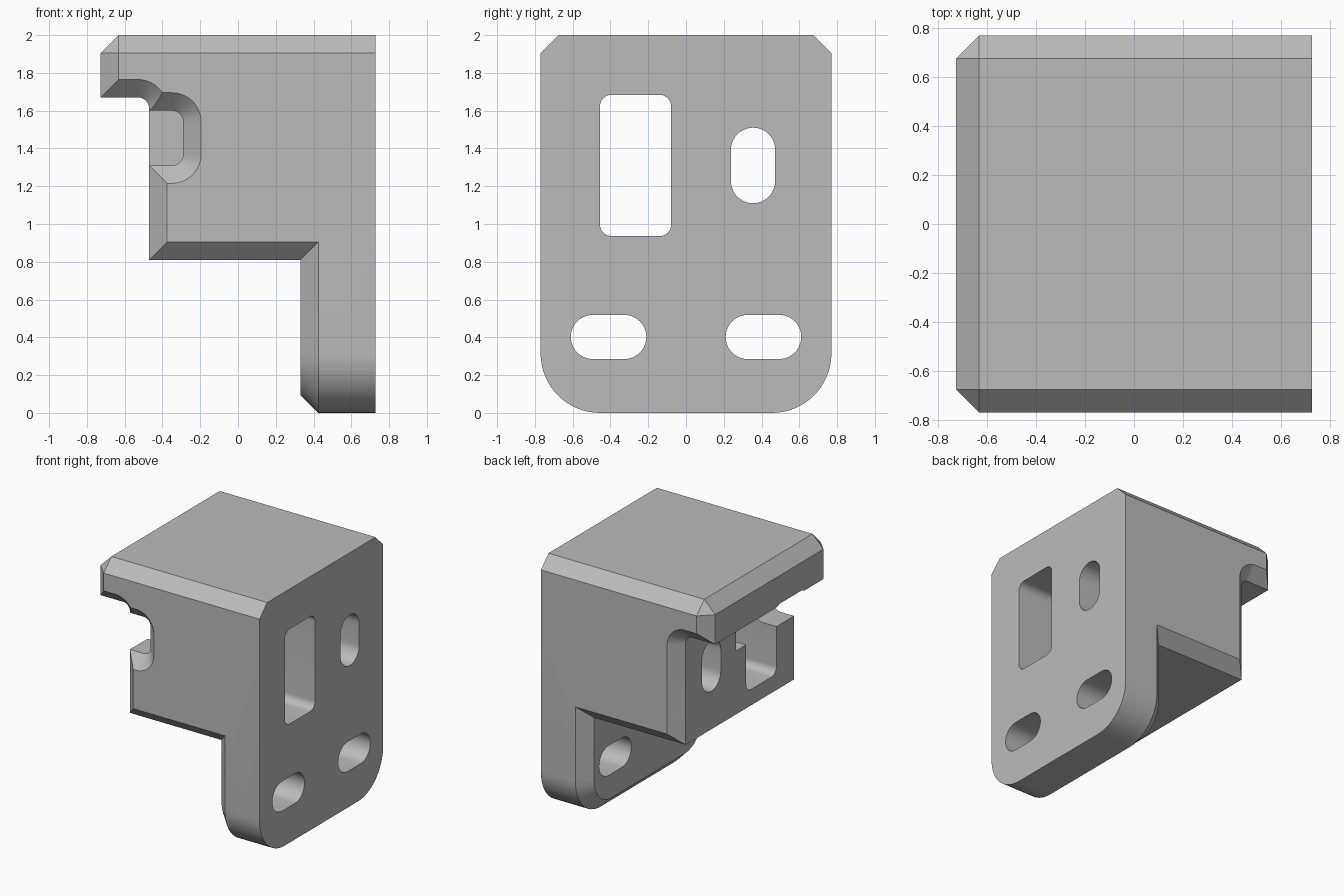
import bpy, bmesh, math

cube = bpy.data.objects.get("Cube")
if cube:
    bpy.data.objects.remove(cube, do_unlink=True)

CH = 0.095                      # chamfer width
X, Y, H = 0.727, 0.77, 2.0      # half sizes and height
LEG, NECK, SHELF = 0.33, -0.47, 0.81


def arc(cx, cy, r, start, end, n=10):
    return [(cx + r * math.cos(math.radians(start + (end - start) * i / n)),
             cy + r * math.sin(math.radians(start + (end - start) * i / n)))
            for i in range(n + 1)]


def loft(name, sections):
    """Closed solid through matching loops of points, capped at both ends."""
    bm = bmesh.new()
    loops = [[bm.verts.new(p) for p in s] for s in sections]
    for a, b in zip(loops, loops[1:]):
        for i in range(len(a)):
            j = (i + 1) % len(a)
            bm.faces.new((a[i], a[j], b[j], b[i]))
    bm.faces.new(loops[0])
    bm.faces.new(loops[-1])
    bmesh.ops.remove_doubles(bm, verts=bm.verts, dist=1e-5)
    bmesh.ops.recalc_face_normals(bm, faces=bm.faces)
    mesh = bpy.data.meshes.new(name)
    bm.to_mesh(mesh)
    bm.free()
    obj = bpy.data.objects.new(name, mesh)
    bpy.context.collection.objects.link(obj)
    return obj


def along_y(name, profile, stations):
    return loft(name, [[(x, y, z) for x, z in profile(d)] for y, d in stations])


def along_x(name, profile, stations):
    return loft(name, [[(x, y, z) for y, z in profile(d)] for x, d in stations])


def combine(target, tool, operation):
    mod = target.modifiers.new(operation.lower(), 'BOOLEAN')
    mod.operation, mod.solver, mod.object = operation, 'EXACT', tool
    bpy.context.view_layer.objects.active = target
    bpy.ops.object.modifier_apply(modifier=mod.name)
    bpy.data.objects.remove(tool, do_unlink=True)


def block_profile(d):
    # side outline of the upper block with its overhanging lip, inset by d
    return ([(X, H - d), (-X + CH, H - d), (-X + d, H - CH), (-X + d, 1.67 + d)]
            + arc(NECK - 0.06, 1.61, 0.06 + d, 90, 0)
            + [(NECK + d, SHELF + d), (X, SHELF + d)])


def plate_profile(d):
    # mounting plate outline with rounded lower corners
    r, c = 0.315 - d, Y - 0.315
    return ([(Y - d, 1.5)] + arc(c, 0.315, r, 0, -90, 16)
            + arc(-c, 0.315, r, -90, -180, 16) + [(-Y + d, 1.5)])


def notch_profile(d):
    # notch open towards -x, flared by d
    return ([(-1, 1.31 - d)] + arc(-0.35, 1.37, 0.06 + d, -90, 0)
            + arc(-0.35, 1.54, 0.06 + d, 0, 90) + [(-1, 1.60 + d)])


def hole_cutter(cy, cz, hw, hh, r):
    def outline(_):
        pts = []
        for sy, sz, a in ((1, 1, 0), (-1, 1, 90), (-1, -1, 180), (1, -1, 270)):
            pts += arc(cy + sy * (hw - r), cz + sz * (hh - r), r, a, a + 90)
        return pts
    return along_x("hole_cutter", outline, [(-1, 0), (1, 0)])


# Upper block and plate joined into one body
body = along_y("bracket_body", block_profile,
               [(-Y, CH), (-Y + CH, 0), (Y - CH, 0), (Y, CH)])
plate = along_x("mounting_plate", plate_profile,
                [(LEG, CH), (LEG + CH, 0), (X, 0)])
combine(body, plate, 'UNION')

# Flared notch under the lip, on the front half
notch = along_y("notch_cutter", notch_profile,
                [(-Y - 0.05, CH + 0.05), (-Y + CH, 0), (0.05, 0)])
combine(body, notch, 'DIFFERENCE')

# Window, upright slot and the two screw slots
for hole in ((-0.267, 1.31, 0.188, 0.374, 0.06),
             (0.355, 1.31, 0.117, 0.2, 0.1169),
             (-0.41, 0.402, 0.2, 0.117, 0.1169),
             (0.41, 0.402, 0.2, 0.117, 0.1169)):
    combine(body, hole_cutter(*hole), 'DIFFERENCE')

# Merge leftover flat seams
bm = bmesh.new()
bm.from_mesh(body.data)
bmesh.ops.remove_doubles(bm, verts=bm.verts, dist=1e-5)
bmesh.ops.dissolve_limit(bm, angle_limit=math.radians(0.5),
                         verts=bm.verts, edges=bm.edges)
bm.to_mesh(body.data)
bm.free()

# Material and shading
mat = bpy.data.materials.new("plain_grey")
mat.use_nodes = True
grey = (0.5, 0.5, 0.5, 1)
mat.diffuse_color = grey
mat.node_tree.nodes["Principled BSDF"].inputs["Base Color"].default_value = grey
body.data.materials.clear()
body.data.materials.append(mat)

bpy.ops.object.select_all(action='DESELECT')
body.select_set(True)
bpy.context.view_layer.objects.active = body
bpy.ops.object.shade_smooth_by_angle(angle=math.radians(25))
